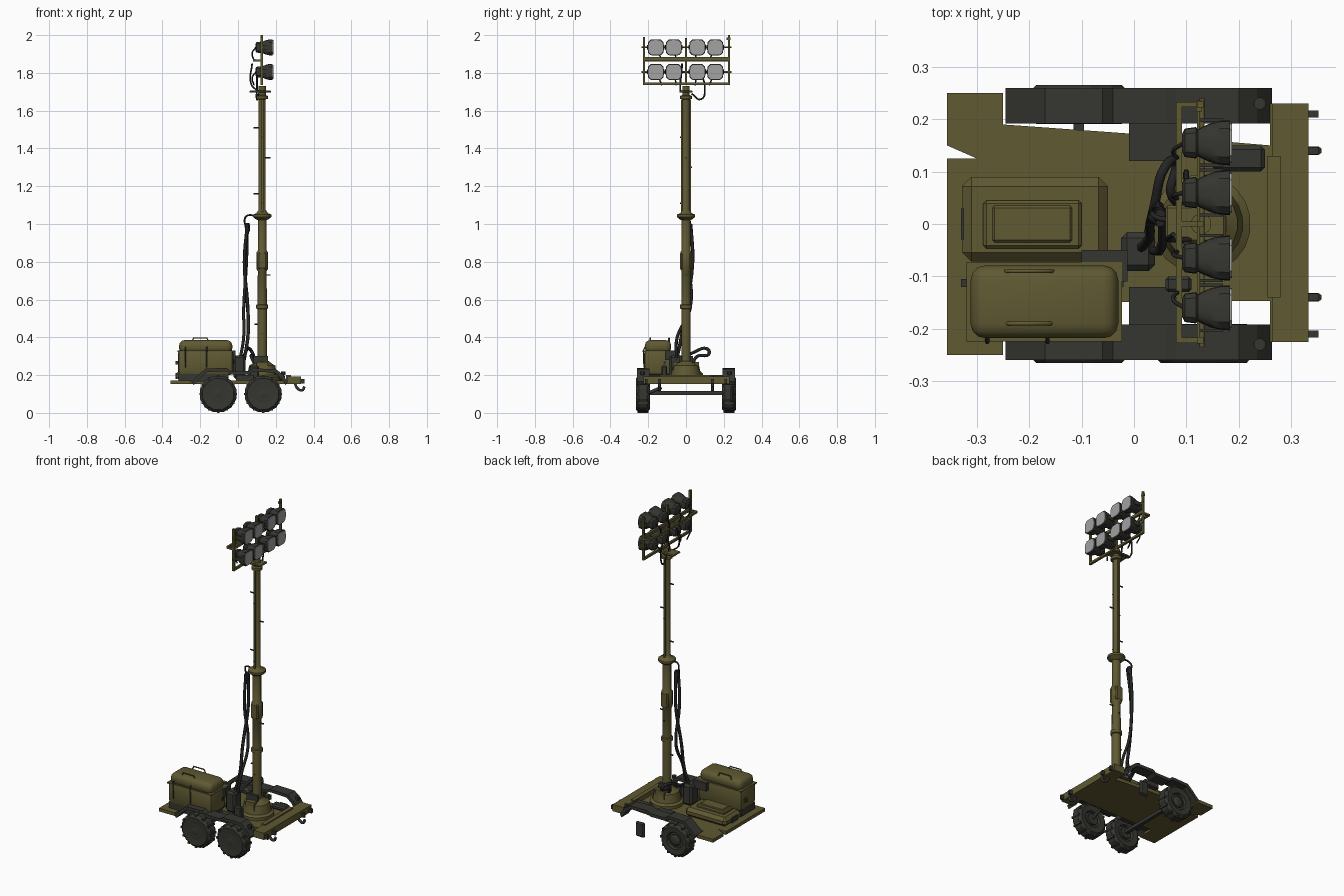
import bpy, bmesh, math
from mathutils import Vector

if "Cube" in bpy.data.objects:
    bpy.data.objects.remove(bpy.data.objects["Cube"])


def material(name, rgb):
    m = bpy.data.materials.new(name)
    m.diffuse_color = (*rgb, 1)
    m.use_nodes = True
    m.node_tree.nodes["Principled BSDF"].inputs["Base Color"].default_value = m.diffuse_color
    return m


OLIVE = material("olive paint", (0.115, 0.1, 0.032))
DARK = material("dark rubber", (0.036, 0.037, 0.03))
BLACK = material("black cable", (0.018, 0.018, 0.018))
GLASS = material("lamp glass", (0.36, 0.36, 0.37))


def finish(name, bm, mat, smooth=False):
    bmesh.ops.recalc_face_normals(bm, faces=bm.faces)
    me = bpy.data.meshes.new(name)
    bm.to_mesh(me)
    bm.free()
    me.materials.append(mat)
    ob = bpy.data.objects.new(name, me)
    bpy.context.collection.objects.link(ob)
    if smooth:
        bpy.ops.object.select_all(action='DESELECT')
        ob.select_set(True)
        bpy.context.view_layer.objects.active = ob
        bpy.ops.object.shade_smooth_by_angle(angle=math.radians(35))
    return ob


def box(name, lo, hi, mat, bevel=0, seg=1):
    bm = bmesh.new()
    bmesh.ops.create_cube(bm, size=1)
    for v in bm.verts:
        v.co = [lo[i] + (v.co[i] + 0.5) * (hi[i] - lo[i]) for i in range(3)]
    if bevel:
        bmesh.ops.bevel(bm, geom=bm.edges[:], offset=bevel, segments=seg, affect='EDGES', profile=0.5)
    return finish(name, bm, mat, seg > 1)


def lathe(name, profile, centre, axis, mat, sides=16, square=2, smooth=True):
    """Rings of (radius, offset) along an axis; square > 2 squares off the section."""
    bm = bmesh.new()
    rings = []
    for r, h in profile:
        ring = []
        for i in range(sides):
            a = 2 * math.pi * (i + 0.5) / sides
            c, s = math.cos(a), math.sin(a)
            k = r / (abs(c) ** square + abs(s) ** square) ** (1 / square)
            p = {'X': (h, c * k, s * k), 'Y': (c * k, h, s * k), 'Z': (c * k, s * k, h)}[axis]
            ring.append(bm.verts.new(Vector(centre) + Vector(p)))
        rings.append(ring)
    for a, b in zip(rings, rings[1:]):
        for i in range(sides):
            j = (i + 1) % sides
            bm.faces.new((a[i], a[j], b[j], b[i]))
    bm.faces.new(rings[0])
    bm.faces.new(rings[-1])
    return finish(name, bm, mat, smooth)


def prism(name, pts, axis, lo, hi, mat):
    """Extrude a flat outline along y or z."""
    bm = bmesh.new()
    f = bm.faces.new([bm.verts.new((a, b, lo) if axis == 'Z' else (a, lo, b)) for a, b in pts])
    new = bmesh.ops.extrude_face_region(bm, geom=[f])['geom']
    d = (0, 0, hi - lo) if axis == 'Z' else (0, hi - lo, 0)
    bmesh.ops.translate(bm, verts=[g for g in new if isinstance(g, bmesh.types.BMVert)], vec=d)
    return finish(name, bm, mat)


def tube(name, pts, r, mat, curved=True):
    cu = bpy.data.curves.new(name, 'CURVE')
    cu.dimensions = '3D'
    cu.bevel_depth, cu.bevel_resolution, cu.resolution_u = r, 1, 5
    cu.use_fill_caps = True
    sp = cu.splines.new('BEZIER' if curved else 'POLY')
    points = sp.bezier_points if curved else sp.points
    points.add(len(pts) - 1)
    for p, co in zip(points, pts):
        if curved:
            p.co = co
            p.handle_left_type = p.handle_right_type = 'AUTO'
        else:
            p.co = (*co, 1)
    ob = bpy.data.objects.new(name, cu)
    bpy.context.collection.objects.link(ob)
    cu.materials.append(mat)
    bpy.ops.object.select_all(action='DESELECT')
    ob.select_set(True)
    bpy.context.view_layer.objects.active = ob
    bpy.ops.object.convert(target='MESH')


# Deck plate with notched corner, end beam and raised rib
prism("deck", [(-.357, -.25), (-.25, -.25), (-.25, -.15), (.26, -.147), (.26, -.225), (.333, -.225),
               (.333, .23), (.26, .23), (.26, .15), (0, .172), (-.25, .19), (-.25, .25),
               (-.357, .25), (-.357, .15), (-.30, .125), (-.357, .125)], 'Z', .152, .172, OLIVE)
box("end_beam", (.263, -.225, .155), (.333, .23, .193), OLIVE)
box("deck_rib", (.255, -.14, .17), (.28, .13, .2), OLIVE)
for y in (-.21, -.14, .14, .21):
    box("coupling", (.325, y - .007, .155), (.352, y + .007, .18), DARK)
for y in (-.14, .14):
    tube("tow_hook", [(.3, y, .16), (.315, y, .13), (.34, y, .12), (.352, y, .14)], .008, DARK)

# Fenders
arch = [(-.245, .165), (-.205, .205), (-.17, .235), (-.06, .238), (-.04, .222), (.06, .222),
        (.08, .235), (.2, .232), (.235, .205), (.263, .165)]
inner = [(x * .96, z - .018) for x, z in reversed(arch)]
for s in (-1, 1):
    prism("fender", arch + inner, 'Y', s * .192, s * .26, DARK)
    box("fender_bracket", (-.01, s * .12, .172), (.085, s * .2, .2), DARK)
    for x in (.205, .24):
        lathe("fender_lamp", [(.012, 0), (.012, .02)], (x, s * .23, .2), 'Z', DARK, 8)

# Wheels: the back right one is absent, only its hub remains
for x, s in ((-.105, -1), (.133, -1), (-.105, 1)):
    c = (x, s * .228, .1)
    lathe("tyre", [(.05, -.034), (.085, -.037), (.1, -.022), (.1, .022), (.085, .037), (.052, .034),
                   (.047, .02)], c, 'Y', DARK, 12, smooth=False)
    lathe("hub", [(.034, -.036), (.034, .026), (.022, .034), (.012, .036)] if s > 0 else
          [(.012, -.036), (.022, -.034), (.034, -.026), (.034, .036)], c, 'Y', DARK, 10, smooth=False)
    for i in range(12):  # tread blocks
        a = math.pi * 2 * i / 12
        px, pz = x + .094 * math.cos(a), .1 + .094 * math.sin(a)
        box("tread", (px - .006, c[1] - .03, pz - .006), (px + .006, c[1] + .03, pz + .006), DARK)
box("loose_hub", (.105, .235, .055), (.165, .255, .145), DARK, .008)
box("axle", (-.115, -.2, .095), (-.095, .2, .115), DARK)
tube("front_stub_axle", [(.133, -.2, .105), (.133, -.13, .135)], .01, DARK, False)

# Generator housing
box("generator_base", (-.315, -.215, .165), (-.05, -.08, .21), DARK)
box("generator_body", (-.318, -.222, .2), (-.025, -.075, .335), OLIVE, .02, 2)
box("generator_lid", (-.312, -.218, .315), (-.03, -.079, .385), OLIVE, .028, 3)
box("generator_seam", (-.32, -.224, .322), (-.023, -.073, .33), OLIVE)
box("generator_vent", (-.1, -.11, .28), (-.012, -.05, .33), DARK)
for x in (-.3, -.04):
    box("latch", (x - .03, -.12, .255), (x + .02, -.105, .275), DARK)
for y in (-.19, -.09):
    tube("lid_handle", [(-.245, y, .375), (-.235, y, .397), (-.165, y, .397), (-.155, y, .375)], .004, OLIVE, False)
for x in (-.28, -.165):
    tube("side_strap", [(x, -.222, .24), (x, -.226, .33), (x, -.2, .38)], .004, DARK, False)

# Low storage box with recessed lid
box("storage_box", (-.328, -.072, .17), (-.05, .09, .225), OLIVE, .018)
box("storage_lid", (-.288, -.047, .22), (-.1, .045, .24), OLIVE, .006)
box("storage_lid_panel", (-.27, -.035, .235), (-.118, .035, .246), OLIVE, .004)
box("storage_grille", (-.33, -.03, .18), (-.322, .03, .21), DARK)

# Mast: turntable, telescopic tubes, collars
MX = .128
lathe("turntable", [(.095, .17), (.095, .19), (.08, .2), (.07, .25), (.05, .262), (.035, .275)], (MX, 0, 0), 'Z', OLIVE, 20)
for s in (-1, 1):
    box("mast_foot", (MX - .03, s * .045, .18), (MX + .03, s * .07, .27), OLIVE)
    box("mast_bracket", (MX - .045, s * .03 - .008, .2), (MX + .03, s * .03 + .008, .3), DARK)
lathe("mast", [(.026, .25), (.026, .55), (.033, .553), (.033, .572), (.026, .575), (.024, .75), (.031, .76),
               (.031, .85), (.024, .86), (.024, 1.02), (.035, 1.025), (.05, 1.037), (.05, 1.05),
               (.032, 1.057), (.019, 1.075), (.019, 1.66), (.032, 1.663), (.032, 1.678), (.02, 1.682),
               (.02, 1.73)], (MX, 0, 0), 'Z', OLIVE, 12)
box("mast_rail", (MX - .006, -.026, 1.06), (MX + .006, .026, 1.66), OLIVE)
box("mast_block", (MX - .024, -.031, .76), (MX + .024, .031, .85), OLIVE, .006)
for z, d in ((1.51, -.045), (1.35, .045), (1.16, -.045), (.73, .045), (.47, -.04)):
    tube("mast_peg", [(MX, 0, z), (MX + d, 0, z)], .004, DARK, False)
    tube("mast_side_peg", [(MX, 0, z - .05), (MX, d * .7, z - .05)], .004, DARK, False)
box("head_plate", (.06, -.035, 1.695), (.175, .035, 1.706), OLIVE, .004)

# Lamp frame
for y, top in ((-.222, 1.99), (0, 1.985), (.228, 2.0)):
    box("frame_post", (.12, y - .006, 1.735), (.133, y + .006, top), OLIVE)
    box("frame_stub", (.08, y - .005, 1.86), (.125, y + .005, 1.872), OLIVE)
box("frame_bottom_bar", (.12, -.228, 1.735), (.133, .234, 1.748), OLIVE)
box("frame_middle_bar", (.12, -.228, 1.865), (.133, .234, 1.883), OLIVE)
box("frame_rear_bar", (.08, -.226, 1.86), (.092, .226, 1.873), OLIVE)
box("frame_top_hook", (.118, .215, 1.975), (.13, .236, 1.987), OLIVE)

# Eight floodlights
for z in (1.935, 1.805):
    tube("lamp_bar", [(.13, -.235, z), (.13, .24, z)], .005, OLIVE, False)
    for y in (-.16, -.065, .06, .155):
        lathe("lamp_body", [(.018, .092), (.027, .097), (.03, .118), (.026, .122), (.037, .145),
                            (.042, .165), (.043, .183)], (0, y, z), 'X', DARK, 16, 4)
        lathe("lamp_glass", [(.038, .182), (.038, .187)], (0, y, z), 'X', GLASS, 16, 4)
        for s in (-1, 1):
            box("lamp_yoke", (.125, y + s * .043 - .003, z - .012), (.17, y + s * .043 + .003, z + .012), DARK)
        tube("lamp_lead", [(.095, y, z), (.075, y * .9, z - .03), (.085, y * .8, z - .07)], .004, BLACK)

# Cables and control box
for o in (0, .022):
    tube("main_cable", [(.05, .025 - o, 1.0), (.045 - o * .5, .035 - o, .8), (.03 + o, .0 + o, .55),
                        (.03 + o, -.025 - o, .4), (.01 + o, -.05, .28)], .009, BLACK)
tube("cable_support", [(.1, .01, 1.04), (.05, .01, 1.045), (.035, .02, 1.02), (.045, .02, .98)], .005, BLACK)
lathe("cable_plug", [(.014, .96), (.016, .99), (.01, 1.005)], (.05, .018, 0), 'Z', BLACK, 8)
tube("deck_cable", [(.02, -.06, .27), (.04, .04, .32), (.06, .11, .34), (.08, .12, .31), (.07, .06, .3), (.1, .03, .24)], .009, BLACK)
tube("generator_cable", [(-.05, -.08, .3), (-.01, -.08, .27), (.02, -.06, .25)], .009, BLACK)
tube("head_cable", [(.11, .03, 1.69), (.1, .08, 1.66), (.1, .1, 1.72), (.1, .08, 1.8)], .005, BLACK)
tube("head_rear_cable", [(.11, -.03, 1.7), (.07, -.03, 1.74), (.075, -.02, 1.85)], .005, BLACK)
box("control_box", (-.025, -.09, .18), (.04, -.015, .305), DARK, .012)
box("winch", (.06, -.13, .18), (.11, -.1, .25), DARK, .006)
box("valve_block", (.15, .1, .172), (.25, .15, .2), DARK, .008)
